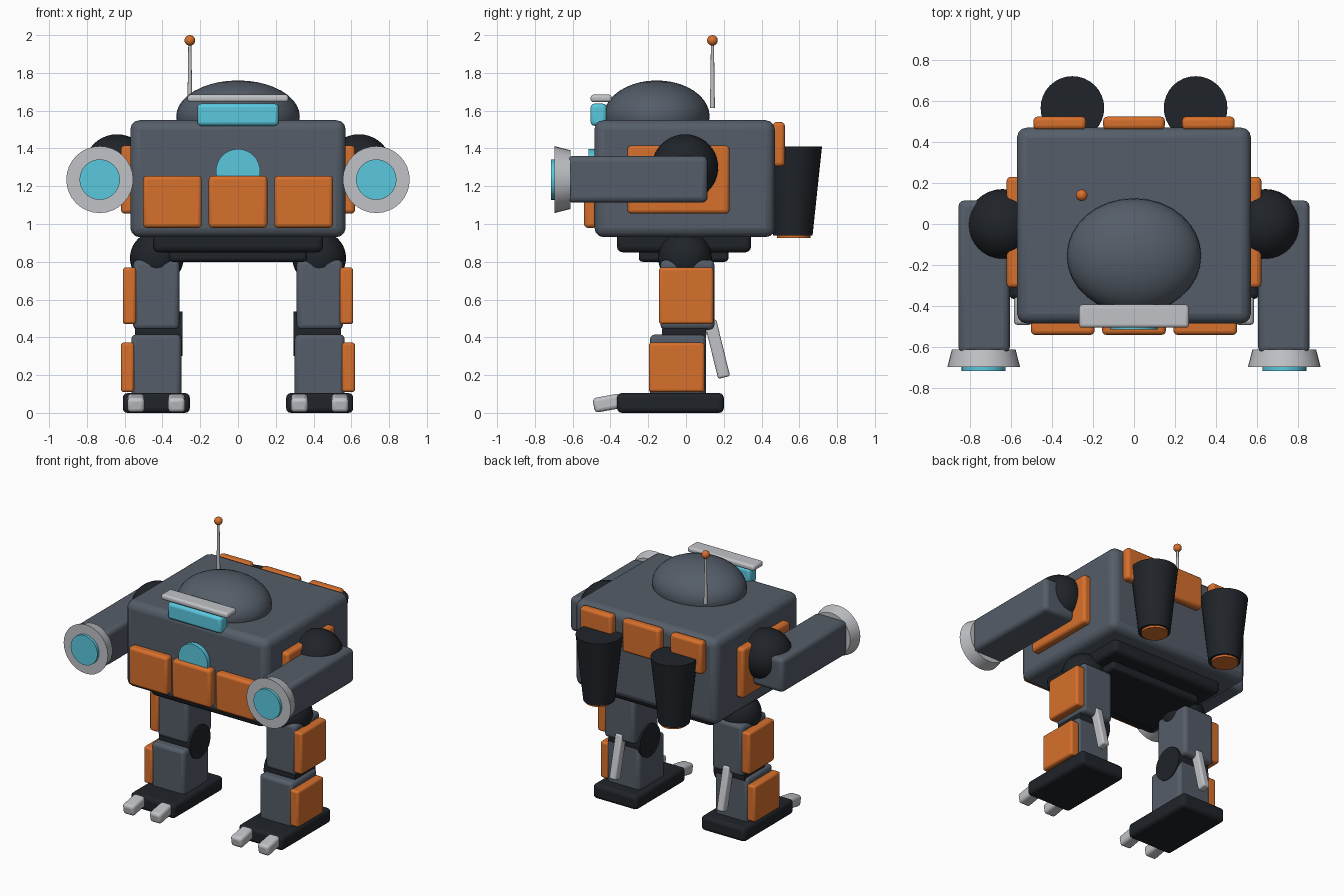
import bpy
from math import pi

if "Cube" in bpy.data.objects:
    bpy.data.objects.remove(bpy.data.objects["Cube"])


def material(name, rgb):
    m = bpy.data.materials.new(name)
    m.diffuse_color = (*rgb, 1)
    m.use_nodes = True
    m.node_tree.nodes["Principled BSDF"].inputs["Base Color"].default_value = m.diffuse_color
    return m


STEEL = material("steel", (0.09, 0.11, 0.14))
DARK = material("dark", (0.014, 0.017, 0.022))
ORANGE = material("orange", (0.68, 0.16, 0.025))
CYAN = material("cyan", (0.1, 0.58, 0.74))
SILVER = material("silver", (0.53, 0.54, 0.57))


def finish(name, mat):
    ob = bpy.context.object
    ob.name = ob.data.name = name
    ob.data.materials.append(mat)
    bpy.ops.object.shade_smooth_by_angle(angle=0.6)
    return ob


def box(name, mat, center, size, bevel=0.02, rot=(0, 0, 0)):
    bpy.ops.mesh.primitive_cube_add(size=1)
    ob = bpy.context.object
    ob.scale = size
    bpy.ops.object.transform_apply(location=False, rotation=False, scale=True)
    ob.location, ob.rotation_euler = center, rot
    mod = ob.modifiers.new("bevel", "BEVEL")
    mod.width, mod.segments = bevel, 3
    return finish(name, mat)


def span(name, mat, x, y, z, bevel=0.02):
    """Box given by its (min, max) range on each axis."""
    return box(name, mat, [(a + b) / 2 for a, b in (x, y, z)],
               [abs(b - a) for a, b in (x, y, z)], bevel)


def cone(name, mat, center, r1, r2, depth, rot=(0, 0, 0), sides=32):
    bpy.ops.mesh.primitive_cone_add(vertices=sides, radius1=r1, radius2=r2, depth=depth,
                                    location=center, rotation=rot)
    return finish(name, mat)


def ball(name, mat, center, radii):
    bpy.ops.mesh.primitive_uv_sphere_add(segments=32, ring_count=20, radius=1, location=center)
    bpy.context.object.scale = radii
    return finish(name, mat)


FACE_Y = (pi / 2, 0, 0)   # cone base faces +y -> tip faces -y
FACE_X = (0, pi / 2, 0)

# Body and stepped pelvis
span("body", STEEL, (-0.57, 0.57), (-0.485, 0.47), (0.93, 1.55), 0.05)
span("pelvis_upper", DARK, (-0.45, 0.45), (-0.365, 0.345), (0.85, 0.96), 0.03)
span("pelvis_lower", DARK, (-0.365, 0.365), (-0.25, 0.225), (0.80, 0.88), 0.02)

# Head dome, visor and brow
ball("head_dome", STEEL, (0, -0.155, 1.57), (0.327, 0.28, 0.19))
span("visor", CYAN, (-0.215, 0.215), (-0.505, -0.42), (1.52, 1.637))
span("brow", SILVER, (-0.267, 0.267), (-0.505, -0.393), (1.645, 1.685), 0.015)

# Antenna
cone("antenna_rod", SILVER, (-0.255, 0.14, 1.79), 0.013, 0.008, 0.35, sides=16)
ball("antenna_tip", ORANGE, (-0.255, 0.14, 1.972), (0.028,) * 3)

# Chest lamp
cone("chest_lamp", CYAN, (0, -0.49, 1.28), 0.117, 0.117, 0.05, FACE_Y)

# Front and back armour rows
for i in (-1, 0, 1):
    x = 0.347 * i
    span("front_panel", ORANGE, (x - 0.155, x + 0.155), (-0.54, -0.47), (0.98, 1.255))
    w = 0.128 if i else 0.15
    x = 0.362 * i
    span("back_panel", ORANGE, (x - w, x + w), (0.46, 0.523), (1.305, 1.54))

for s, side in ((-1, "left"), (1, "right")):
    def part(name):
        return f"{side}_{name}"

    # Booster
    cone(part("booster"), DARK, (0.3 * s, 0.565, 1.175), 0.105, 0.155, 0.47)
    cone(part("booster_nozzle"), ORANGE, (0.3 * s, 0.57, 0.94), 0.088, 0.088, 0.03)
    span(part("booster_bracket"), SILVER, (0.24 * s, 0.36 * s), (0.45, 0.51), (1.30, 1.36), 0.01)

    # Shoulder and cannon arm
    span(part("shoulder_plate"), ORANGE, (0.55 * s, 0.62 * s), (-0.31, 0.23), (1.055, 1.415))
    ball(part("shoulder"), DARK, (0.64 * s, -0.005, 1.30), (0.175,) * 3)
    span(part("arm"), STEEL, (0.605 * s, 0.855 * s), (-0.63, 0.115), (1.113, 1.36), 0.03)
    cone(part("cannon_rim"), SILVER, (0.732 * s, -0.653, 1.235), 0.155, 0.177, 0.085, FACE_Y)
    cone(part("cannon_lens"), CYAN, (0.732 * s, -0.69, 1.235), 0.107, 0.107, 0.05, FACE_Y)

    # Leg
    ball(part("hip"), DARK, (0.43 * s, -0.005, 0.82), (0.142,) * 3)
    span(part("thigh"), STEEL, (0.31 * s, 0.555 * s), (-0.135, 0.15), (0.44, 0.81), 0.025)
    span(part("thigh_plate"), ORANGE, (0.54 * s, 0.61 * s), (-0.143, 0.145), (0.47, 0.77), 0.015)
    cone(part("knee"), DARK, (0.42 * s, -0.01, 0.42), 0.118, 0.118, 0.25, FACE_X)
    span(part("shin"), STEEL, (0.30 * s, 0.565 * s), (-0.19, 0.105), (0.08, 0.415), 0.025)
    span(part("shin_plate"), ORANGE, (0.55 * s, 0.62 * s), (-0.197, 0.098), (0.11, 0.372), 0.015)
    box(part("calf_fin"), SILVER, (0.43 * s, 0.165, 0.338), (0.055, 0.065, 0.31), 0.012, (0.24, 0, 0))

    # Foot with two toes
    span(part("foot"), DARK, (0.255 * s, 0.61 * s), (-0.365, 0.20), (0, 0.105), 0.025)
    for x in (0.325, 0.54):
        box(part("toe"), SILVER, (x * s, -0.415, 0.052), (0.09, 0.15, 0.078), 0.02, (0.18, 0, 0))
